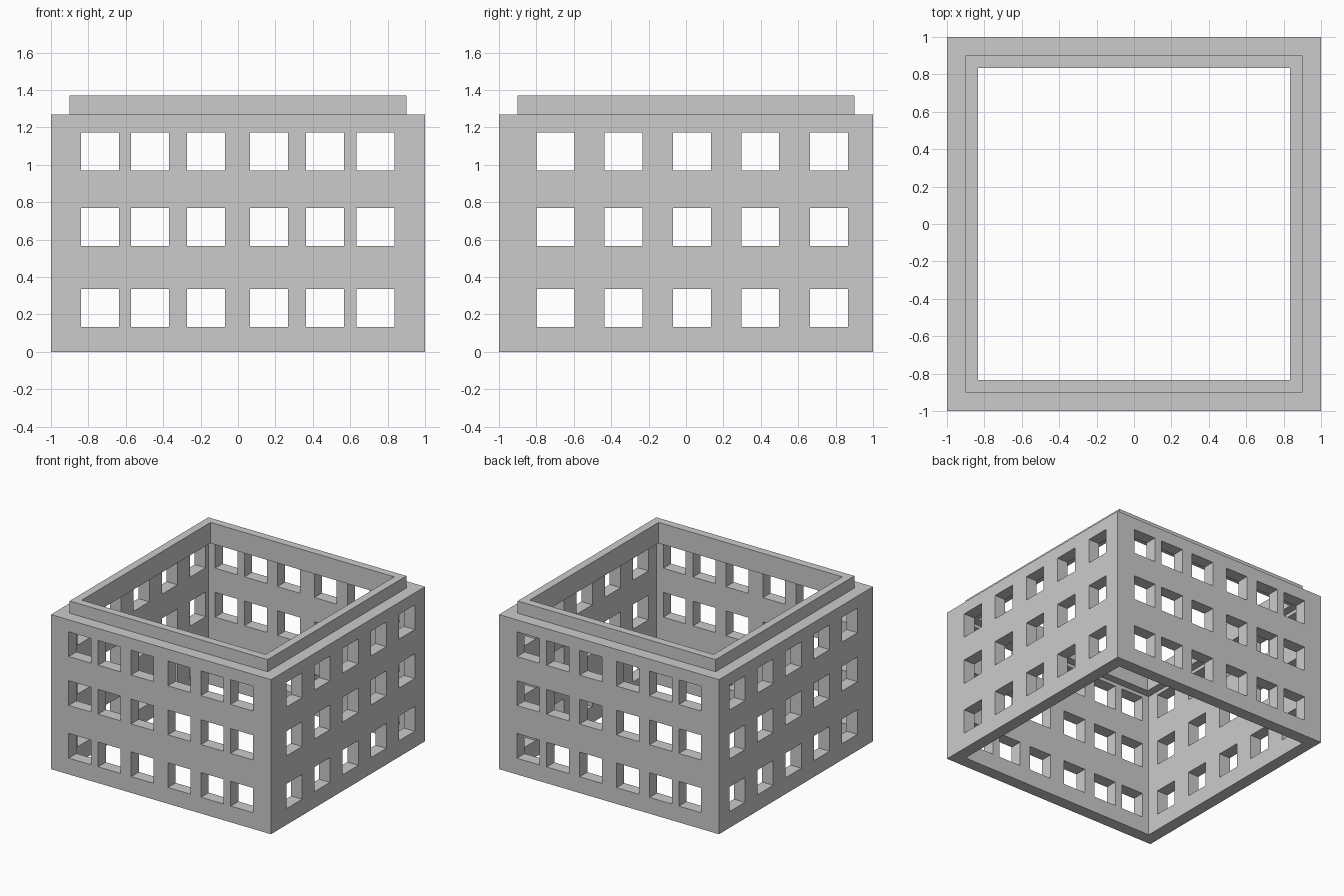
import bpy
import bmesh
from mathutils import Matrix

cube = bpy.data.objects.get("Cube")
if cube:
    bpy.data.objects.remove(cube, do_unlink=True)

# Single plain grey
GREY = (0.6, 0.6, 0.6, 1.0)
grey = bpy.data.materials.new("plain_grey")
grey.use_nodes = True
grey.diffuse_color = GREY
grey.node_tree.nodes["Principled BSDF"].inputs["Base Color"].default_value = GREY


def make_object(name, bm):
    bmesh.ops.recalc_face_normals(bm, faces=bm.faces)
    mesh = bpy.data.meshes.new(name)
    bm.to_mesh(mesh)
    bm.free()
    mesh.materials.append(grey)
    obj = bpy.data.objects.new(name, mesh)
    bpy.context.collection.objects.link(obj)
    return obj


def square_sweep(name, profile):
    """Carry a closed (half width, height) profile round a square."""
    bm = bmesh.new()
    corners = [(-1, -1), (1, -1), (1, 1), (-1, 1)]
    loops = [[bm.verts.new((sx * r, sy * r, z)) for r, z in profile]
             for sx, sy in corners]
    for a, b in zip(loops, loops[1:] + loops[:1]):
        for i in range(len(profile)):
            j = (i + 1) % len(profile)
            bm.faces.new((a[i], b[i], b[j], a[j]))
    return make_object(name, bm)


def window_bars(name, centres, along_x):
    """Square bars that pass through two opposite walls."""
    bm = bmesh.new()
    for c in centres:
        for z in WINDOW_HEIGHTS:
            place = (0, c, z) if along_x else (c, 0, z)
            size = (3, WINDOW, WINDOW) if along_x else (WINDOW, 3, WINDOW)
            bmesh.ops.create_cube(
                bm, size=1,
                matrix=Matrix.Translation(place) @ Matrix.Diagonal((*size, 1)))
    obj = make_object(name, bm)
    obj.hide_render = True
    return obj


# Walls with the raised roof rim and its inner ledge
WALL_TOP, RIM_TOP, LEDGE = 1.27, 1.37, 1.2
OUTER, INNER, OPENING = 1.0, 0.9, 0.835
building = square_sweep("building_walls", [
    (OUTER, 0), (OUTER, WALL_TOP), (INNER, WALL_TOP), (INNER, RIM_TOP),
    (OPENING, RIM_TOP), (OPENING, LEDGE), (INNER, LEDGE), (INNER, 0)])

# Window openings, three storeys on every side
WINDOW = 0.203
WINDOW_HEIGHTS = (0.235, 0.668, 1.07)
cutters = [
    window_bars("front_back_window_cutter",
                (-0.737, -0.47, -0.17, 0.165, 0.465, 0.735), False),
    window_bars("side_window_cutter",
                (-0.697, -0.335, 0.032, 0.397, 0.765), True)]

bpy.context.view_layer.objects.active = building
for cutter in cutters:
    mod = building.modifiers.new("windows", 'BOOLEAN')
    mod.operation = 'DIFFERENCE'
    mod.solver = 'EXACT'
    mod.object = cutter
    bpy.ops.object.modifier_apply(modifier=mod.name)
    bpy.data.objects.remove(cutter, do_unlink=True)
